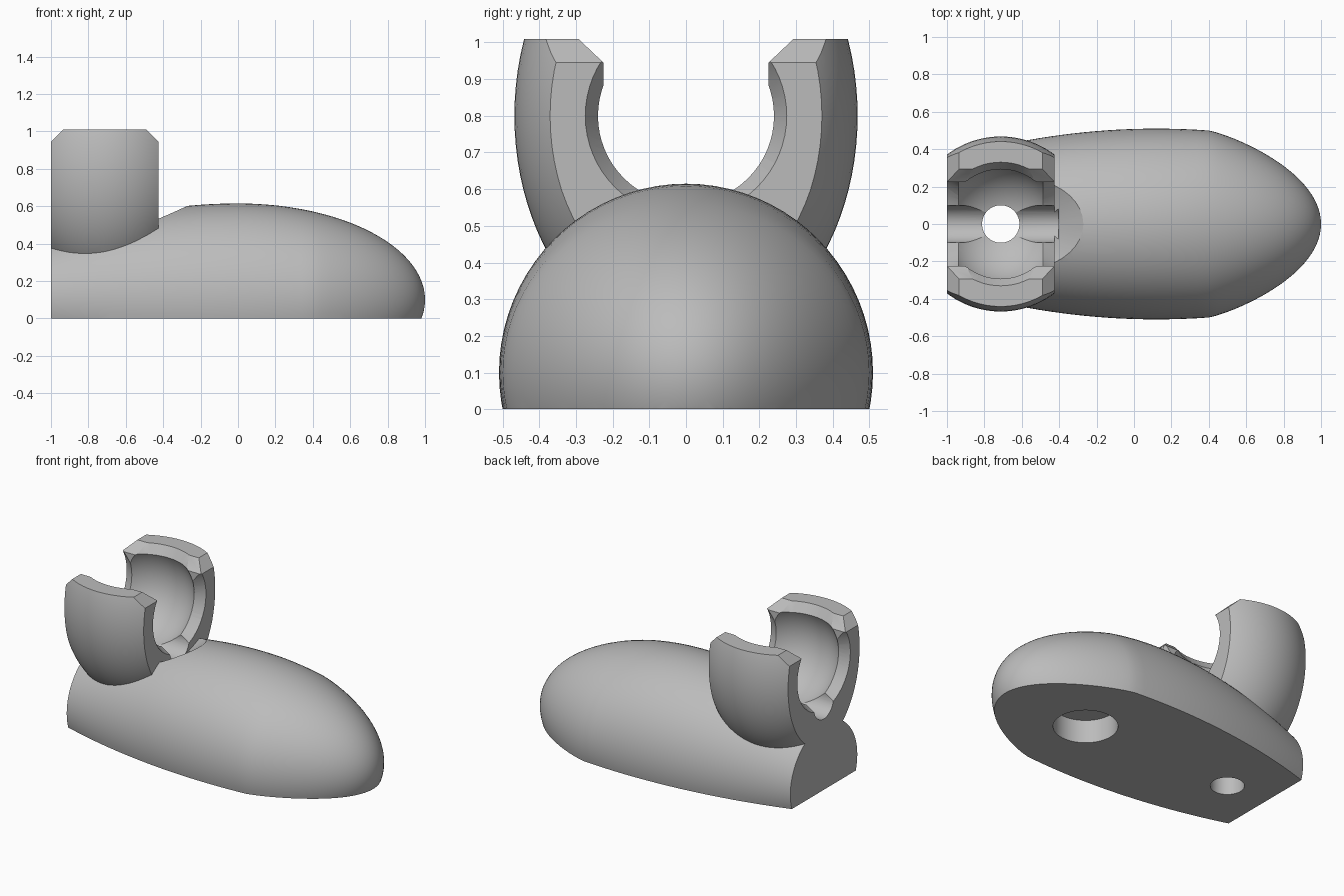
import bpy, bmesh, math
from mathutils import Matrix, Vector

if "Cube" in bpy.data.objects:
    bpy.data.objects.remove(bpy.data.objects["Cube"], do_unlink=True)

grey = bpy.data.materials.new("plain_grey")
grey.use_nodes = True
grey.diffuse_color = (0.5, 0.5, 0.5, 1)
grey.node_tree.nodes["Principled BSDF"].inputs["Base Color"].default_value = (0.5, 0.5, 0.5, 1)

CUP = Vector((-0.7125, 0, 0.8))      # centre of the ball socket
END = 0.2875                         # half width of the socket along x


def to_object(name, bm):
    bmesh.ops.recalc_face_normals(bm, faces=bm.faces)
    mesh = bpy.data.meshes.new(name)
    bm.to_mesh(mesh)
    bm.free()
    mesh.materials.append(grey)
    obj = bpy.data.objects.new(name, mesh)
    bpy.context.collection.objects.link(obj)
    return obj


def box(name, low, high):
    low, high = Vector(low), Vector(high)
    bm = bmesh.new()
    bmesh.ops.create_cube(bm, size=1)
    bmesh.ops.scale(bm, vec=high - low, verts=bm.verts)
    bmesh.ops.translate(bm, vec=(low + high) / 2, verts=bm.verts)
    return to_object(name, bm)


def ball(name, radii):
    bm = bmesh.new()
    bmesh.ops.create_uvsphere(bm, u_segments=72, v_segments=48, radius=1)
    bmesh.ops.scale(bm, vec=radii, verts=bm.verts)
    bmesh.ops.translate(bm, vec=CUP, verts=bm.verts)
    return to_object(name, bm)


def cone(name, start, end, r1, r2):
    start, end = Vector(start), Vector(end)
    axis = end - start
    turn = axis.to_track_quat('Z', 'Y').to_matrix().to_4x4()
    bm = bmesh.new()
    bmesh.ops.create_cone(bm, cap_ends=True, segments=64, radius1=r1, radius2=r2,
                          depth=axis.length,
                          matrix=Matrix.Translation((start + end) / 2) @ turn)
    return to_object(name, bm)


def prism(name, points, axis, depth):
    """Extrude a closed profile symmetrically along x (0) or y (1)."""
    bm = bmesh.new()
    place = (lambda a, b: (CUP.x - depth, a, b)) if axis == 0 else (lambda a, b: (a, -depth, b))
    face = bm.faces.new([bm.verts.new(place(a, b)) for a, b in points])
    new = bmesh.ops.extrude_face_region(bm, geom=[face])["geom"]
    shift = Vector((0, 0, 0))
    shift[axis] = 2 * depth
    bmesh.ops.translate(bm, vec=shift, verts=[v for v in new if isinstance(v, bmesh.types.BMVert)])
    return to_object(name, bm)


def combine(obj, tool, operation='DIFFERENCE'):
    mod = obj.modifiers.new("combine", 'BOOLEAN')
    mod.operation, mod.solver, mod.object = operation, 'EXACT', tool
    bpy.context.view_layer.objects.active = obj
    bpy.ops.object.modifier_apply(modifier=mod.name)
    bpy.data.objects.remove(tool, do_unlink=True)


# Rounded body, lofted from elliptical sections
def half_width(x):
    if x < 0.4:
        return 0.51 - 0.13 * (x - 0.12) ** 2
    return 0.5 * math.sqrt(max(0, 1 - ((x - 0.4) / 0.6) ** 1.2))


def half_height(x):
    return 0.515 - 0.18 * x * x if x < 0 else 0.515 * math.sqrt(1 - x * x)


SIDES = 80
stations = [-1.05 + 1.45 * i / 24 for i in range(25)]
stations += [0.4 + 0.6 * math.sin(math.pi / 2 * i / 20) for i in range(1, 20)]
bm = bmesh.new()
rings = []
for x in stations:
    angles = [2 * math.pi * k / SIDES for k in range(SIDES)]
    rings.append([bm.verts.new((x, half_width(x) * math.cos(a), 0.1 + half_height(x) * math.sin(a)))
                  for a in angles])
for a, b in zip(rings, rings[1:]):
    for k in range(SIDES):
        n = (k + 1) % SIDES
        bm.faces.new((a[k], a[n], b[n], b[k]))
tip = bm.verts.new((1, 0, 0.1))
for k in range(SIDES):
    bm.faces.new((rings[-1][k], rings[-1][(k + 1) % SIDES], tip))
bm.faces.new(rings[0])
body = to_object("socket_foot", bm)

# Sloped clearance in front of the socket
combine(body, cone("clearance", (CUP.x, 0, 0.275), (CUP.x, 0, 0.80), 0.02, 0.698))

# Socket shell with bevelled top ends
shell = ball("shell", (0.472, 0.468, 0.63))
profile = [(-1.05, 0.1), (-0.425, 0.1), (-0.425, 0.945), (-0.49, 1.01), (-0.935, 1.01), (-1.05, 0.895)]
combine(shell, prism("shell_limits", profile, 1, 0.8), 'INTERSECT')
combine(body, shell, 'UNION')

# Flat base and flat rear end
combine(body, box("base_cut", (-2, -1, -1), (2, 1, 0)))
combine(body, box("end_cut", (-2, -1, -0.5), (-1, 1, 2)))

# Ball cavity and its flared mouth
combine(body, ball("cavity", (0.33, 0.33, 0.33)))
combine(body, cone("mouth", (CUP.x, 0, 0.94), (CUP.x, 0, 1.04), 0.285, 0.35))

# Side openings: slot with sloped lips, round bore and flared rims
slot = [(-0.225, 0.8), (0.225, 0.8), (0.225, 0.945), (0.32, 1.035), (-0.32, 1.035), (-0.225, 0.945)]
combine(body, prism("slot", slot, 0, END + 0.02))
combine(body, cone("bore", CUP - Vector((0.32, 0, 0)), CUP + Vector((0.32, 0, 0)), 0.24, 0.24))
for side in (-1, 1):
    combine(body, cone("rim", CUP + Vector((side * 0.226, 0, 0)),
                       CUP + Vector((side * 0.30, 0, 0)), 0.239, 0.282))

# Small notches at the bottom of both rims
low = CUP - Vector((0, 0, 0.235))
combine(body, cone("notch", low - Vector((0.31, 0, 0)), low + Vector((0.31, 0, 0)), 0.1, 0.1))

# Screw hole through the socket and blind recess under the toe
combine(body, cone("screw_hole", (CUP.x, 0, -0.1), (CUP.x, 0, 0.7), 0.1, 0.1))
combine(body, cone("recess", (0.37, 0, -0.1), (0.37, 0, 0.15), 0.19, 0.19))

# Smooth curved surfaces, crisp edges
bpy.ops.object.select_all(action='DESELECT')
body.select_set(True)
bpy.context.view_layer.objects.active = body
bpy.ops.object.shade_smooth_by_angle(angle=math.radians(25))
